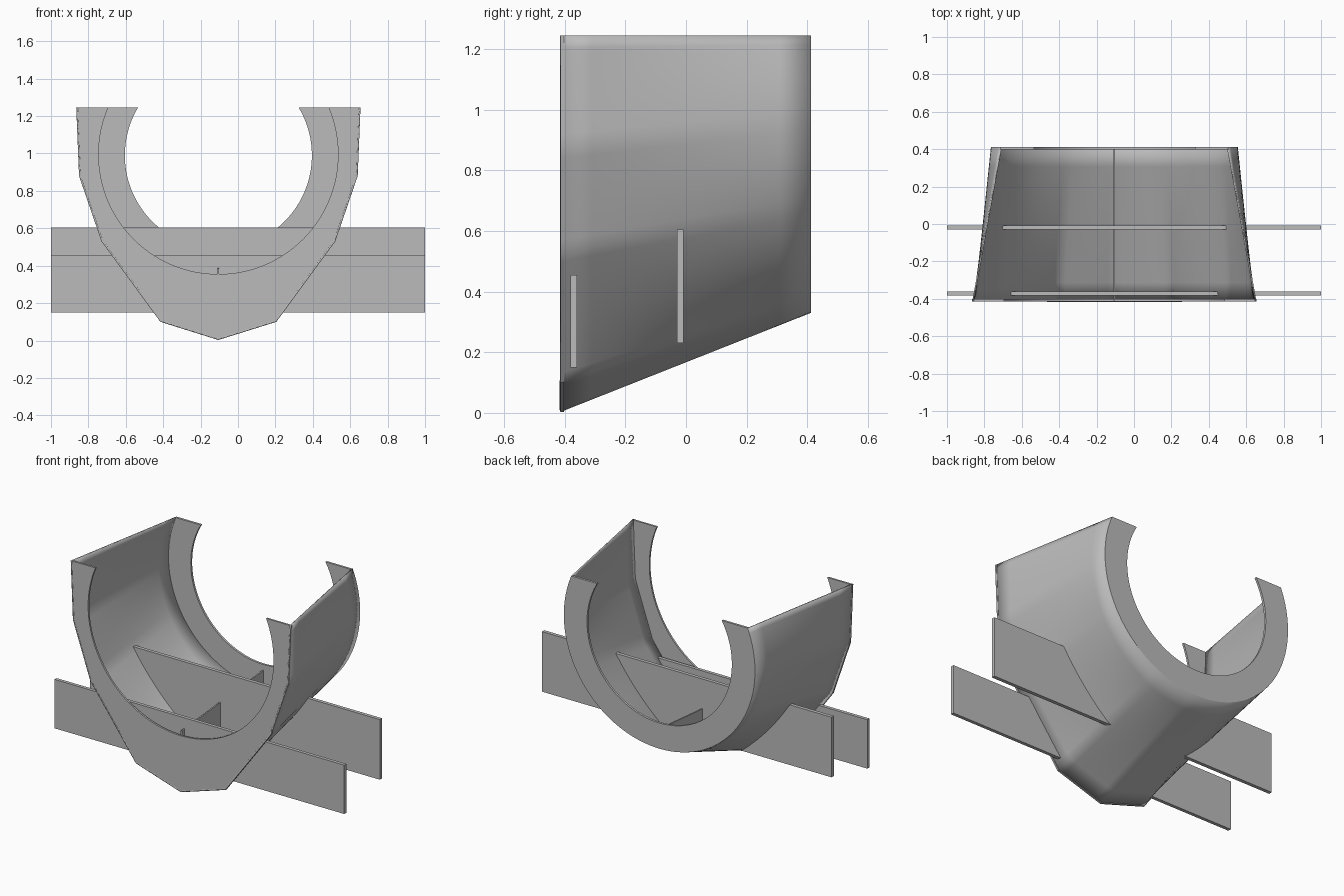
import bpy, bmesh, math
from mathutils import Vector

if "Cube" in bpy.data.objects:
    bpy.data.objects.remove(bpy.data.objects["Cube"], do_unlink=True)

CX, TOP, FRONT, BACK = -0.105, 1.245, -0.414, 0.412
N = 40  # segments on each half of the profile

grey = bpy.data.materials.new("plain grey")
grey.use_nodes = True
grey.diffuse_color = (0.5, 0.5, 0.5, 1)
grey.node_tree.nodes["Principled BSDF"].inputs["Base Color"].default_value = (0.5, 0.5, 0.5, 1)


def finish(name, bm, smooth=None):
    bmesh.ops.recalc_face_normals(bm, faces=bm.faces)
    mesh = bpy.data.meshes.new(name)
    bm.to_mesh(mesh)
    bm.free()
    mesh.materials.append(grey)
    obj = bpy.data.objects.new(name, mesh)
    bpy.context.collection.objects.link(obj)
    if smooth:
        bpy.ops.object.select_all(action="DESELECT")
        obj.select_set(True)
        bpy.context.view_layer.objects.active = obj
        bpy.ops.object.shade_smooth_by_angle(angle=math.radians(smooth))
    return obj


def mirrored(half):
    """Half profile from bottom centre to top, mirrored about the centre line."""
    return [(CX - x, z) for x, z in reversed(half[1:])] + [(CX + x, z) for x, z in half]


def arc(radius, cz):
    end = math.pi / 2 + math.asin((TOP - cz) / radius)
    return mirrored([(radius * math.sin(end * i / N), cz - radius * math.cos(end * i / N))
                     for i in range(N + 1)])


def polyline(corners):
    """Resample the corners evenly by length, keeping each corner exact."""
    pts = [Vector(c) for c in corners]
    lengths = [(b - a).length for a, b in zip(pts, pts[1:])]
    stops = [round(N * sum(lengths[:i]) / sum(lengths)) for i in range(len(pts))]
    half = []
    for a, b, s, e in zip(pts, pts[1:], stops, stops[1:]):
        half += [tuple(a.lerp(b, i / (e - s))) for i in range(e - s)]
    return mirrored(half + [tuple(pts[-1])])


def grid(bm, rows, closed=False):
    vs = [[bm.verts.new(p) for p in row] for row in rows]
    pairs = list(zip(vs, vs[1:])) + ([(vs[-1], vs[0])] if closed else [])
    for a, b in pairs:
        for i in range(len(a) - 1):
            bm.faces.new((a[i], a[i + 1], b[i + 1], b[i]))
    return vs


def ring(name, outer, inner, y0, y1):
    bm = bmesh.new()
    rows = [[(x, y, z) for x, z in line]
            for line, y in ((outer, y0), (inner, y0), (inner, y1), (outer, y1))]
    vs = grid(bm, rows, closed=True)
    for end in (0, -1):
        bm.faces.new([row[end] for row in vs])
    return finish(name, bm, 30)


def box(name, x0, x1, y0, y1, z0, z1):
    bm = bmesh.new()
    bmesh.ops.create_cube(bm, size=1)
    for v in bm.verts:
        v.co = ((x0, x1)[v.co.x > 0], (y0, y1)[v.co.y > 0], (z0, z1)[v.co.z > 0])
    return finish(name, bm)


front_outer = polyline([(0, 0.003), (0.31, 0.1), (0.625, 0.53), (0.745, 0.88), (0.76, TOP)])
back_outer = arc(0.66, 0.99)

# Thin skin lofted from the faceted front outline to the round back outline
bm = bmesh.new()
STEPS = 8
rows = []
for s in range(STEPS + 1):
    t = s / STEPS
    rows.append([(a[0] + (b[0] - a[0]) * t, FRONT + (BACK - FRONT) * t, a[1] + (b[1] - a[1]) * t)
                 for a, b in zip(front_outer, back_outer)])
grid(bm, rows)
skin = finish("cradle_skin", bm, 40)
# Make the normals face away from the trough axis so it thickens inwards
mid = skin.data.polygons[N]
if mid.normal.z > 0:
    skin.data.flip_normals()
thick = skin.modifiers.new("thickness", "SOLIDIFY")
thick.thickness = 0.008
thick.offset = -1

# End rings
ring("front_ring", front_outer, arc(0.64, 0.995), FRONT, FRONT + 0.012)
ring("back_ring", back_outer, arc(0.5, 0.99), BACK - 0.014, BACK)

# Cross plates running out through both sides
box("front_cross_plate", -1, 1, -0.381, -0.36, 0.15, 0.455)
box("middle_cross_plate", -1, 1, -0.03, -0.008, 0.23, 0.605)

# Lengthwise rib on the centre line, its bottom following the skin
bm = bmesh.new()
side = [(FRONT + 0.005, 0.012), (BACK - 0.005, 0.335), (BACK - 0.005, 0.455), (FRONT + 0.005, 0.385)]
face = bm.faces.new([bm.verts.new((CX - 0.004, y, z)) for y, z in side])
out = bmesh.ops.extrude_face_region(bm, geom=[face])
bmesh.ops.translate(bm, vec=(0.008, 0, 0),
                    verts=[g for g in out["geom"] if isinstance(g, bmesh.types.BMVert)])
finish("centre_rib", bm)
